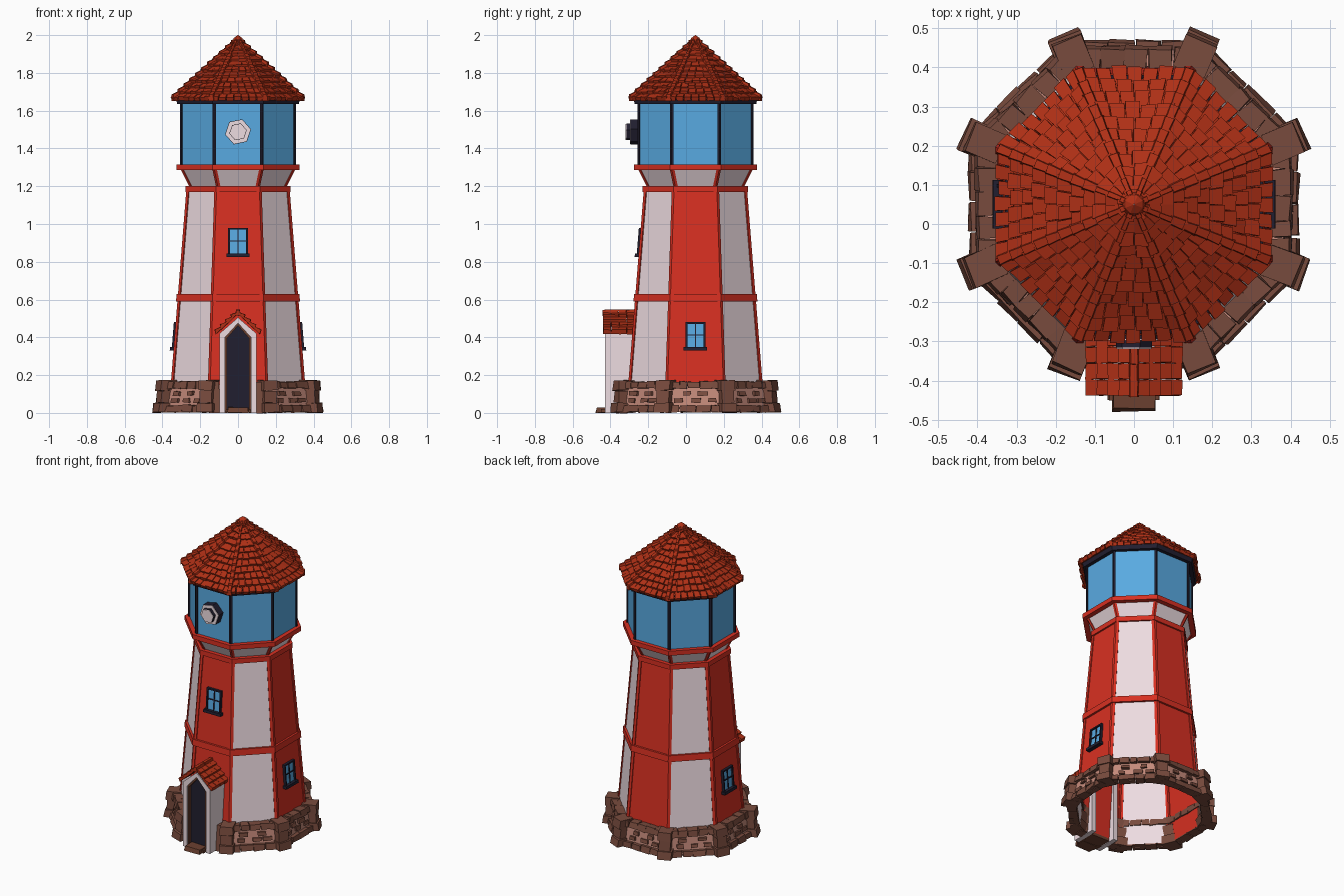
import bpy, bmesh, random
from math import sin, cos, tan, pi, radians

if "Cube" in bpy.data.objects:
    bpy.data.objects.remove(bpy.data.objects["Cube"])

random.seed(4)
CY = 0.05                       # tower axis offset in y
T8, C8 = tan(pi / 8), cos(pi / 8)
SIDES = [k * pi / 4 for k in range(8)]
CORNERS = [a + pi / 8 for a in SIDES]
FRONT = 6
COL = dict(red=(.84, .2, .15), white=(.93, .86, .88), blue=(.35, .66, .88), tile=(.68, .2, .11),
           stone=(.47, .3, .25), pink=(.77, .54, .48), dark=(.15, .14, .2), wood=(.42, .26, .2))
MATS = {}
for n, c in COL.items():
    MATS[n] = bpy.data.materials.new(n)
    MATS[n].diffuse_color = tuple(v ** 2.2 for v in c) + (1,)


def finish(bm, name, mat, fix=True):
    if fix:
        bmesh.ops.recalc_face_normals(bm, faces=bm.faces)
    me = bpy.data.meshes.new(name)
    bm.to_mesh(me)
    bm.free()
    me.materials.append(MATS[mat])
    ob = bpy.data.objects.new(name, me)
    bpy.context.collection.objects.link(ob)
    return ob


def P(a, u, r, z):
    """Point at sideways u, outward r, height z on the side facing angle a."""
    return (r * cos(a) - u * sin(a), CY + r * sin(a) + u * cos(a), z)


def hexa(bm, A, B, j=0):
    """Six-sided block between two matching quads, with optional jitter."""
    v = [bm.verts.new([c + random.uniform(-j, j) for c in p]) for p in A + B]
    for f in ((0, 1, 2, 3), (7, 6, 5, 4), (0, 4, 5, 1), (1, 5, 6, 2), (2, 6, 7, 3), (3, 7, 4, 0)):
        bm.faces.new([v[i] for i in f])


def slab(bm, a, lo, hi, j=0):
    """Block from lo to hi, each (u0, u1, r0, r1, z)."""
    q = [[P(a, u0, r0, z), P(a, u1, r0, z), P(a, u1, r1, z), P(a, u0, r1, z)]
         for u0, u1, r0, r1, z in (lo, hi)]
    hexa(bm, q[0], q[1], j)


def lathe(name, mat, prof, closed=True):
    """Eight-sided ring from an (apothem, z) profile."""
    bm = bmesh.new()
    rings = [[bm.verts.new(P(a, 0, r / C8, z)) for a in CORNERS] for r, z in prof]
    for i in range(len(rings) if closed else len(rings) - 1):
        p, q = rings[i], rings[(i + 1) % len(rings)]
        for k in range(8):
            m = (k + 1) % 8
            bm.faces.new((p[k], p[m], q[m], q[k]))
    finish(bm, name, mat, closed)


def panels(name, mat, sides, z0, r0, z1, r1):
    bm = bmesh.new()
    for a in sides:
        bm.faces.new([bm.verts.new(P(a, s * r * T8, r, z)) for s, r, z in
                      ((-1, r0, z0), (1, r0, z0), (1, r1, z1), (-1, r1, z1))])
    finish(bm, name, mat, False)


def ribs(name, mat, z0, r0, z1, r1, w, t):
    """Corner strips along both edges of every side."""
    bm = bmesh.new()
    for a in SIDES:
        for s in (-1, 1):
            e = [(s * (r + t) * T8, s * ((r + t) * T8 - w), r - .004, r + t, z)
                 for r, z in ((r0, z0), (r1, z1))]
            slab(bm, a, *e)
    finish(bm, name, mat)


def wall(z):
    return .362 - .08 * z


# Tower shaft: alternating panels, corner ribs, bands
panels("red_wall_panels", "red", SIDES[0::2], .01, wall(.01), 1.19, wall(1.19))
panels("white_wall_panels", "white", SIDES[1::2], .01, wall(.01), 1.19, wall(1.19))
ribs("shaft_corner_ribs", "red", .03, wall(.03), 1.18, wall(1.18), .017, .006)
lathe("middle_band", "red", [(.30, .59), (.328, .59), (.325, .63), (.30, .63)])
lathe("upper_band", "red", [(.24, 1.17), (.279, 1.17), (.279, 1.202), (.24, 1.202)])
lathe("gallery_flare", "white", [(.25, 1.195), (.30, 1.295)], False)
ribs("flare_corner_ribs", "red", 1.195, .25, 1.295, .30, .014, .006)
lathe("gallery_band", "red", [(.27, 1.285), (.326, 1.285), (.326, 1.315), (.27, 1.315)])

# Lantern room
panels("lantern_glass", "blue", SIDES, 1.31, .299, 1.65, .299)
ribs("lantern_posts", "dark", 1.31, .299, 1.65, .299, .011, .008)
lathe("lantern_top_ring", "dark", [(.28, 1.635), (.322, 1.635), (.33, 1.675), (.28, 1.675)])

# Hexagonal lamp on the front of the lantern
for nm, mat, rad, y0, y1 in (("lamp_housing", "dark", .07, -.25, -.294), ("lamp_face", "white", .068, -.293, -.297),
                             ("lamp_barrel", "dark", .047, -.296, -.316), ("lamp_lens", "white", .045, -.315, -.319)):
    bm = bmesh.new()
    ring = [[bm.verts.new((rad * cos(k * pi / 3 + .2), y, 1.488 + rad * sin(k * pi / 3 + .2)))
             for k in range(6)] for y in (y0, y1)]
    for k in range(6):
        bm.faces.new((ring[0][k], ring[0][k - 1], ring[1][k - 1], ring[1][k]))
    bm.faces.new(ring[0])
    bm.faces.new(ring[1])
    finish(bm, nm, mat)

# Roof: core cone, overlapping tile rows, ridge tiles, cap
EAVE, Z0, RISE = .343, 1.652, .315
lathe("roof_core", "tile", [(.002, 1.662), (.335, 1.662), (.002, Z0 + RISE)])
tiles, ridge = bmesh.new(), bmesh.new()
ROWS = 11
for i in range(ROWS):
    s0, s1 = i / ROWS, min((i + 1.2) / ROWS, 1)
    ra, rb = EAVE * (1 - s0), EAVE * (1 - s1) + .002
    za, zb = Z0 + RISE * s0, Z0 + RISE * s1
    n = max(2, round(2 * ra * T8 / .042))
    for a in SIDES:
        for c in range(n):
            shift = (i % 2) * .25 / n
            f0, f1 = 2 * c / n - 1 + shift * (c > 0), 2 * (c + 1) / n - 1 + shift * (c < n - 1)
            f1 -= .03
            t, d = random.uniform(.016, .024), random.uniform(-.005, .006)
            A = [P(a, f0 * ra * T8, ra + d, za), P(a, f1 * ra * T8, ra + d, za),
                 P(a, f1 * ra * T8, ra + d + .008, za + t), P(a, f0 * ra * T8, ra + d + .008, za + t)]
            B = [P(a, f0 * rb * T8, rb, zb - .004), P(a, f1 * rb * T8, rb, zb - .004),
                 P(a, f1 * rb * T8, rb, zb + .008), P(a, f0 * rb * T8, rb, zb + .008)]
            hexa(tiles, A, B, .0012)
    for a in CORNERS:
        w = .016 if i < 8 else .009
        hexa(ridge, [P(a, u * w, ra / C8 + .004, za + h) for u, h in ((-1, 0), (1, 0), (.7, .034), (-.7, .034))],
             [P(a, u * w * .8, rb / C8, zb + h) for u, h in ((-1, 0), (1, 0), (.7, .019), (-.7, .019))], .001)
finish(tiles, "roof_tiles", "tile")
finish(ridge, "roof_ridge_tiles", "tile")
lathe("roof_cap", "tile", [(.001, 1.965), (.03, 1.965), (.022, 1.985), (.001, 2.0)])

# Windows that follow the wall slope
for nm, k, z0, z1 in (("front", 6, .84, .98), ("right", 0, .345, .48), ("left", 4, .345, .48)):
    a, w = SIDES[k], .052
    fr, gl = bmesh.new(), bmesh.new()

    def bar(bm, u0, u1, za, zb, t):
        slab(bm, a, *[(u0, u1, wall(z) - .005, wall(z) + t, z) for z in (za, zb)])
    zm = (z0 + z1) / 2
    for u in (-w, w - .009):
        bar(fr, u, u + .009, z0, z1, .016)
    bar(fr, -w, w, z1 - .009, z1, .016)
    bar(fr, -.003, .003, z0, z1, .011)
    bar(fr, -w, w, zm - .003, zm + .003, .011)
    bar(fr, -w - .01, w + .01, z0 - .014, z0 + .004, .026)
    bar(gl, -w + .004, w - .004, z0, z1 - .004, .006)
    finish(fr, nm + "_window_frame", "dark")
    finish(gl, nm + "_window_glass", "blue")

# Stone base: core wall, courses, face bricks, corner piers
lathe("base_core", "pink", [(.398, .005), (.382, .15), (.352, .15)], False)
st = bmesh.new()
for k, a in enumerate(SIDES):
    if k == FRONT:
        for s in (-1, 1):
            slab(st, a, (s * .10, s * .15, .36, .42, 0), (s * .10, s * .15, .345, .405, .165), .004)
        continue
    for z0, z1, ri, ro, n in ((0, .04, .365, .422, 4), (.125, .166, .345, .405, 5)):
        cuts = [-.15] + [-.15 + .3 * (i + random.uniform(-.2, .2)) / n for i in range(1, n)] + [.15]
        for u0, u1 in zip(cuts, cuts[1:]):
            slab(st, a, (u0, u1 - .003, ri, ro, z0 + .004), (u0, u1 - .003, ri, ro - .007, z1), .004)
    for z, us in ((.055, (-.08, .015, .085)), (.092, (-.055, .05))):
        for u in us:
            u += random.uniform(-.012, .012)
            w = random.uniform(.018, .028)
            slab(st, a, (u - w, u + w, .37, .405, z), (u - w, u + w, .37, .4, z + .022), .003)
for a in CORNERS:
    for z0, z1, w, ro in ((0, .052, .043, .472), (.05, .118, .035, .455), (.116, .172, .041, .458)):
        slab(st, a, (-w, w, .375, ro, z0 + .003), (-w, w, .365, ro - .006, z1), .003)
finish(st, "base_stones", "stone")


# Door porch
def arch(name, mat, outer, inner, y0, y1):
    bm = bmesh.new()
    for i in range(len(outer) - 1):
        q = (outer[i], outer[i + 1], inner[i + 1], inner[i])
        hexa(bm, [(x, y0, z) for x, z in q], [(x, y1, z) for x, z in q])
    finish(bm, name, mat)


def gable(w, h, p, z=0):
    return [(-w, z), (-w, h), (0, p), (w, h), (w, z)]


arch("porch_walls", "white", gable(.098, .42, .505), gable(.068, .40, .475), -.43, -.27)
arch("door_frame", "wood", gable(.069, .40, .476), gable(.058, .395, .462), -.422, -.38)
bm = bmesh.new()
bm.faces.new([bm.verts.new((x, -.405, z)) for x, z in gable(.06, .396, .464, .02)[::-1]])
bm.normal_update()
if bm.faces[:][0].normal.y > 0:
    bmesh.ops.reverse_faces(bm, faces=bm.faces[:])
finish(bm, "door", "dark", False)
bm = bmesh.new()
slab(bm, SIDES[FRONT], (-.066, .066, .36, .50, .003), (-.064, .064, .36, .50, .02), .002)
slab(bm, SIDES[FRONT], (-.056, .056, .45, .528, 0), (-.054, .054, .45, .522, .028), .003)
finish(bm, "door_step", "wood")

# Porch roof tiles and ridge
bm = bmesh.new()
for s in (-1, 1):
    for i in range(4):
        xa, xb = .114 - i * .028, max(.114 - (i + 1.2) * .028, .002)
        za, zb = [.525 - x * .95 for x in (xa, xb)]
        for c in range(4):
            y0 = -.438 + c * .042
            y1 = y0 + .04
            d = random.uniform(0, .004)
            hexa(bm, [(s * (xa + d), y0, za), (s * (xa + d), y1, za), (s * (xa + .01), y1, za + .024), (s * (xa + .01), y0, za + .024)],
                 [(s * xb, y0, zb), (s * xb, y1, zb), (s * xb, y1, zb + .01), (s * xb, y0, zb + .01)], .0015)
for c in range(4):
    y0 = -.442 + c * .042
    q = ((-.014, .515), (.014, .515), (.009, .546), (-.009, .546))
    hexa(bm, [(x, y0, z) for x, z in q], [(x, y0 + .041, z) for x, z in q], .0015)
finish(bm, "porch_roof_tiles", "tile")

for m in bpy.data.materials:
    if m.users and not m.is_grease_pencil:
        m.use_nodes = True
        m.node_tree.nodes["Principled BSDF"].inputs["Base Color"].default_value = m.diffuse_color
